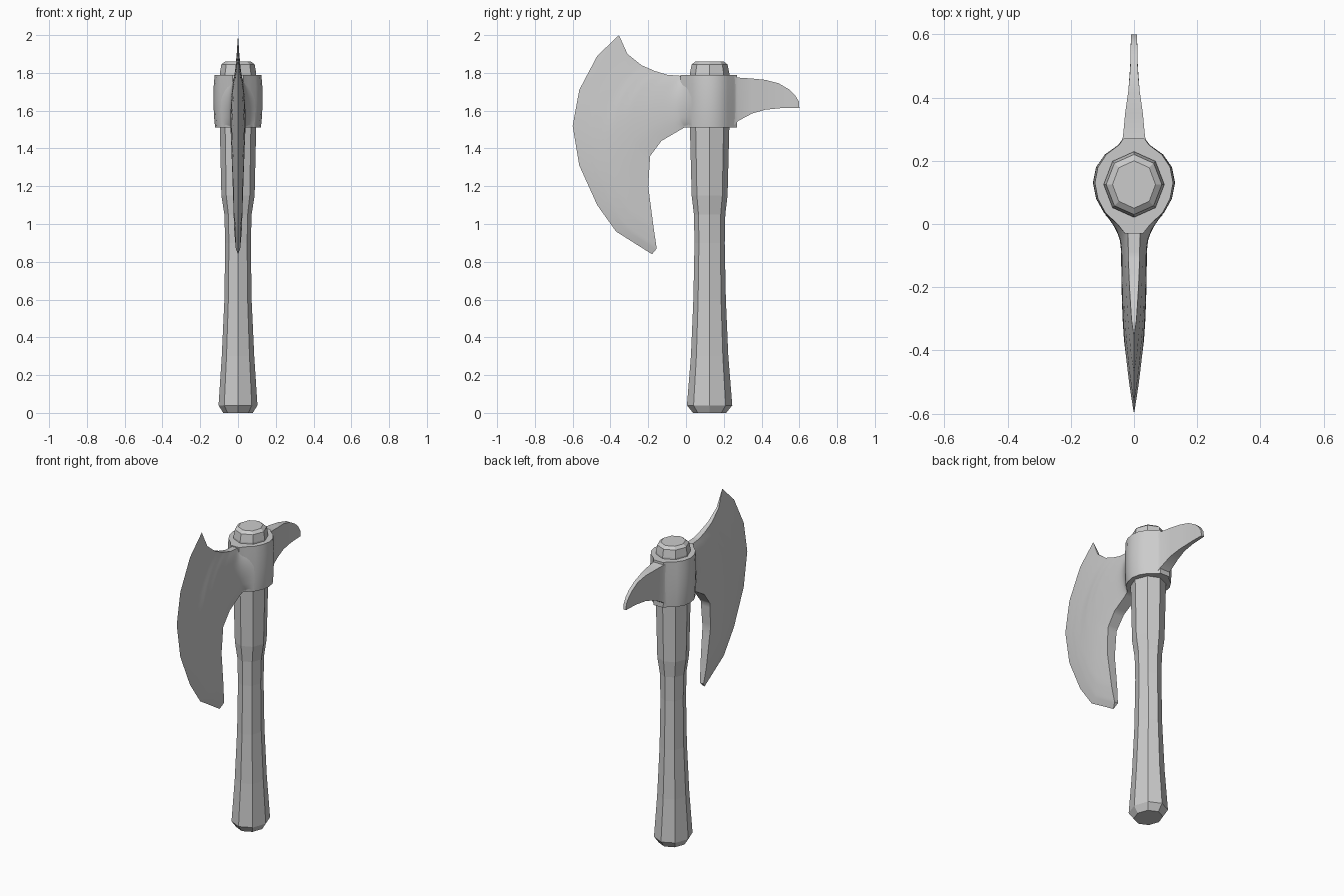
import bpy, math
from mathutils import Vector

if "Cube" in bpy.data.objects:
    bpy.data.objects.remove(bpy.data.objects["Cube"])


def make(name, verts, faces, smooth=None):
    me = bpy.data.meshes.new(name)
    me.from_pydata([tuple(v) for v in verts], [], faces)
    ob = bpy.data.objects.new(name, me)
    bpy.context.collection.objects.link(ob)
    bpy.ops.object.select_all(action='DESELECT')
    ob.select_set(True)
    bpy.context.view_layer.objects.active = ob
    bpy.ops.object.mode_set(mode='EDIT')
    bpy.ops.mesh.select_all(action='SELECT')
    bpy.ops.mesh.remove_doubles(threshold=0.0005)
    bpy.ops.mesh.normals_make_consistent(inside=False)
    bpy.ops.object.mode_set(mode='OBJECT')
    if smooth:
        bpy.ops.object.shade_smooth_by_angle(angle=math.radians(smooth))
    return ob


def loft(name, rings, smooth=None):
    n = len(rings[0])
    faces = [(k * n + i, k * n + (i + 1) % n, (k + 1) * n + (i + 1) % n, (k + 1) * n + i)
             for k in range(len(rings) - 1) for i in range(n)]
    faces += [tuple(range(n)), tuple((len(rings) - 1) * n + i for i in range(n))]
    return make(name, [v for r in rings for v in r], faces, smooth)


def octagon(z, rx, ry):
    return [(rx * math.cos(i * math.pi / 4), 0.125 + ry * math.sin(i * math.pi / 4), z)
            for i in range(8)]


def sample(pts, t):
    f = t * (len(pts) - 1)
    i = min(int(f), len(pts) - 2)
    return Vector(pts[i]).lerp(Vector(pts[i + 1]), f - i)


# Octagonal handle with a flared butt, slim grip and thicker neck
loft("handle", [octagon(*r) for r in [
    (0, .078, .088), (.04, .103, .12), (.3, .086, .099), (.6, .072, .086), (.9, .068, .08),
    (1.05, .072, .083), (1.15, .088, .095), (1.5, .096, .104), (1.78, .096, .104)]])

# Faceted end of the handle above the collar
loft("handle_cap", [octagon(*r) for r in [
    (1.77, .096, .104), (1.8, .096, .104), (1.845, .088, .095), (1.86, .068, .075)]])

# Socket collar, bulging a little at mid height
half = [(.03, -.03), (.055, 0), (.095, .035), (.12, .08), (.13, .13),
        (.12, .18), (.092, .22), (.05, .25), (.035, .27)]
outline = half + [(-x, y) for x, y in reversed(half)]
loft("collar", [[(x * s, y, z) for x, y in outline] for z, s in
                [(1.51, .93), (1.57, .98), (1.65, 1), (1.73, .99), (1.79, .95)]], 40)

# Blade: patch between four edge curves (y, z), thickened to both sides
top = [(.03, 1.785), (-.01, 1.783), (-.1, 1.79), (-.165, 1.81), (-.235, 1.84),
       (-.31, 1.9), (-.355, 2.0)]
bottom = [(.03, 1.512), (-.01, 1.51), (-.13, 1.44), (-.19, 1.36), (-.2, 1.2),
          (-.17, .97), (-.155, .87), (-.18, .84)]
edge = [(-.18, .84), (-.37, .96), (-.47, 1.1), (-.565, 1.31), (-.6, 1.52),
        (-.565, 1.71), (-.47, 1.89), (-.355, 2.0)]
U, V = 42, 14


def blade_point(u, v):
    b, t = sample(bottom, u), sample(top, u)
    r, e = b.lerp(t, v), sample(edge, v)
    root = sample(bottom, 0).lerp(sample(top, 0), v)
    corner = (sample(bottom, 0).lerp(sample(top, 0), v)).lerp(
        sample(bottom, 1).lerp(sample(top, 1), v), u)
    p = r + root.lerp(e, u) - corner
    w = .036 * (1 - v) + .019 * v + .05 * v * (1 - v)
    w *= (1 - u ** 2.5)
    w += .05 * max(0, 1 - u / .2) ** 2
    return w, p.x, p.y


verts, faces = [], []
grid = [blade_point(i / U, j / V) for i in range(U + 1) for j in range(V + 1)]
for side in (1, -1):
    verts += [(side * x, y, z) for x, y, z in grid]
n, c = len(grid), V + 1
for o in (0, n):
    faces += [(o + i * c + j, o + (i + 1) * c + j, o + (i + 1) * c + j + 1, o + i * c + j + 1)
              for i in range(U) for j in range(V)]
for j in (0, V):
    faces += [(i * c + j, (i + 1) * c + j, n + (i + 1) * c + j, n + i * c + j)
              for i in range(U - 1)]
    a, b = (U - 1) * c + j, U * c + j
    faces.append((a, b, n + a))
faces += [(j, j + 1, n + j + 1, n + j) for j in range(V)]
make("blade", verts, faces, 35)

# Rear spike: rectangular sections (y bottom, z bottom, y top, z top, half width)
spike = [(.22, 1.512, .22, 1.785, .075), (.25, 1.52, .25, 1.782, .046),
         (.275, 1.545, .275, 1.775, .035), (.35, 1.585, .35, 1.77, .028),
         (.42, 1.605, .42, 1.763, .018), (.5, 1.613, .49, 1.745, .012),
         (.55, 1.615, .545, 1.713, .011), (.58, 1.615, .575, 1.685, .01),
         (.6, 1.615, .597, 1.65, .009)]
loft("spike", [[(-w, yb, zb), (w, yb, zb), (w, yt, zt), (-w, yt, zt)]
               for yb, zb, yt, zt, w in spike], 35)
